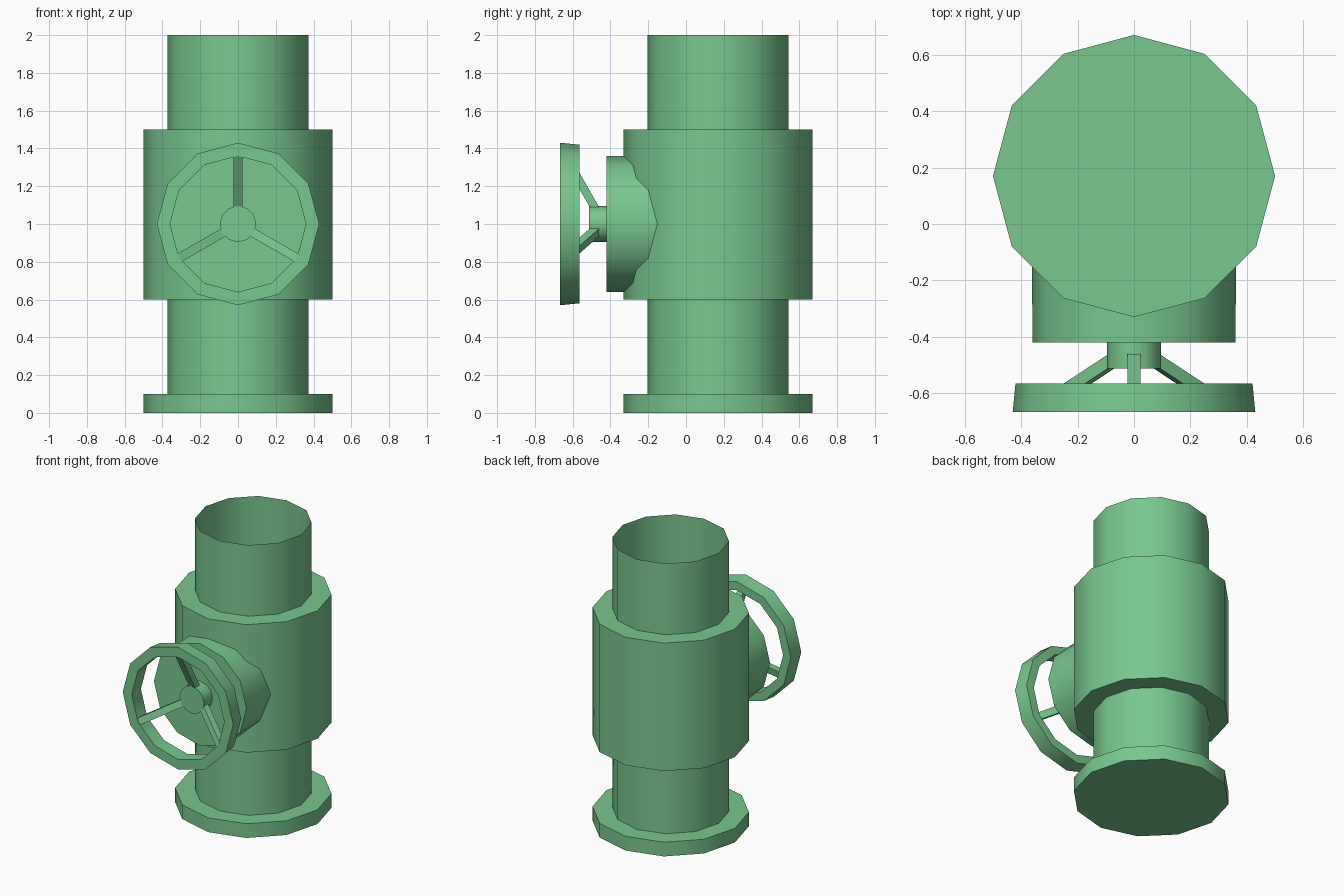
import bpy, bmesh
from math import pi, cos, sin, radians
from mathutils import Matrix, Vector

cube = bpy.data.objects.get("Cube")
if cube:
    bpy.data.objects.remove(cube, do_unlink=True)

SIDES = 12
green = bpy.data.materials.new("valve_green")
green.use_nodes = True
GREEN = (0.19, 0.57, 0.27, 1)
green.diffuse_color = GREEN
green.node_tree.nodes["Principled BSDF"].inputs["Base Color"].default_value = GREEN

UPRIGHT = Matrix.Translation((0, 0.17, 0))
# Local z of forward parts points out of the front (-y)
FORWARD = Matrix.Translation((0, 0, 1)) @ Matrix.Rotation(pi / 2, 4, 'X')


def finish(name, bm, matrix):
    bmesh.ops.transform(bm, matrix=matrix, verts=bm.verts)
    mesh = bpy.data.meshes.new(name)
    bm.to_mesh(mesh)
    bm.free()
    mesh.materials.append(green)
    obj = bpy.data.objects.new(name, mesh)
    bpy.context.collection.objects.link(obj)
    bpy.ops.object.select_all(action='DESELECT')
    obj.select_set(True)
    bpy.context.view_layer.objects.active = obj
    bpy.ops.object.shade_smooth_by_angle(angle=radians(40))
    return obj


def lathe(name, profile, matrix, caps=True, closed=False):
    """Turn (radius, height) points around local z."""
    bm = bmesh.new()
    rings = []
    for r, z in profile:
        angles = [2 * pi * i / SIDES for i in range(SIDES)]
        rings.append([bm.verts.new((r * cos(a), r * sin(a), z)) for a in angles])
    pairs = list(zip(rings, rings[1:]))
    if closed:
        pairs.append((rings[-1], rings[0]))
    for low, high in pairs:
        for i in range(SIDES):
            j = (i + 1) % SIDES
            bm.faces.new((low[i], low[j], high[j], high[i]))
    if caps:
        bm.faces.new(rings[0][::-1])
        bm.faces.new(rings[-1])
    return finish(name, bm, matrix)


# Upright pipe, open at the top, with its flange and body
lathe("base_flange", [(0.5, 0), (0.5, 0.1)], UPRIGHT)
lathe("pipe", [(0.373, 0.1), (0.373, 2)], UPRIGHT, caps=False)
lathe("valve_body", [(0.5, 0.6), (0.5, 1.5)], UPRIGHT)

# Side bonnet, hub and handwheel rim
lathe("bonnet", [(0.362, 0), (0.36, 0.42)], FORWARD)
lathe("wheel_hub", [(0.096, 0.4), (0.096, 0.513)], FORWARD)
lathe("wheel_rim", [(0.42, 0.565), (0.43, 0.667), (0.36, 0.667), (0.36, 0.565)],
      FORWARD, caps=False, closed=True)

# Three slanted spokes from hub to rim
for name, angle in (("top", 90), ("left", -30), ("right", 210)):
    start, end = Vector((0.06, 0, 0.468)), Vector((0.37, 0, 0.645))
    along = end - start
    bm = bmesh.new()
    bmesh.ops.create_cube(bm, size=1)
    place = (Matrix.Rotation(radians(angle), 4, 'Z')
             @ Matrix.Translation((start + end) / 2)
             @ along.to_track_quat('X', 'Z').to_matrix().to_4x4()
             @ Matrix.Diagonal((along.length, 0.047, 0.043, 1)))
    finish(name + "_spoke", bm, FORWARD @ place)
